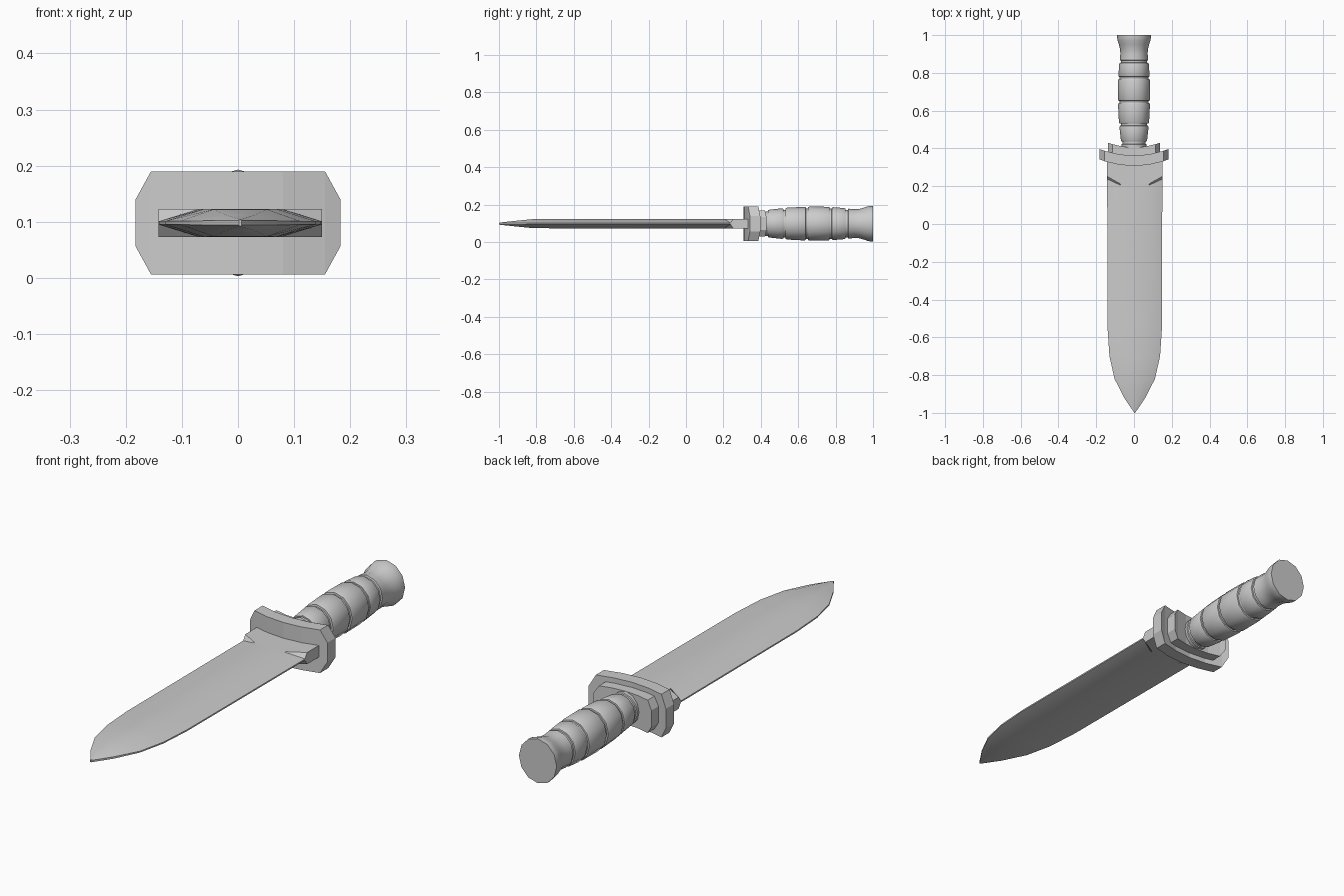
import bpy, bmesh, math

if "Cube" in bpy.data.objects:
    bpy.data.objects.remove(bpy.data.objects["Cube"])

ZC = 0.098  # height of the knife's long axis


def loft(name, rings, smooth=None):
    """Skin a list of equal-length point rings and cap both ends."""
    bm = bmesh.new()
    rows = [[bm.verts.new(p) for p in ring] for ring in rings]
    n = len(rows[0])
    for a, b in zip(rows, rows[1:]):
        for i in range(n):
            j = (i + 1) % n
            bm.faces.new((a[i], a[j], b[j], b[i]))
    bm.faces.new(rows[0])
    bm.faces.new(rows[-1])
    bmesh.ops.remove_doubles(bm, verts=bm.verts, dist=1e-5)
    bmesh.ops.recalc_face_normals(bm, faces=bm.faces)
    mesh = bpy.data.meshes.new(name)
    bm.to_mesh(mesh)
    bm.free()
    ob = bpy.data.objects.new(name, mesh)
    bpy.context.collection.objects.link(ob)
    if smooth:
        bpy.ops.object.select_all(action='DESELECT')
        bpy.context.view_layer.objects.active = ob
        ob.select_set(True)
        bpy.ops.object.shade_smooth_by_angle(angle=math.radians(smooth))
    return ob


# Blade: y at flat, y at edge, half width, half flat, half thickness, half edge
stations = [
    (-0.995, -1.000, 0.002, 0.001, 0.006, 0.004),
    (-0.920, -0.920, 0.056, 0.025, 0.014, 0.004),
    (-0.820, -0.820, 0.107, 0.048, 0.024, 0.003),
    (-0.700, -0.700, 0.134, 0.064, 0.025, 0.003),
    (-0.550, -0.550, 0.144, 0.072, 0.025, 0.003),
    (0.205, 0.238, 0.146, 0.075, 0.025, 0.003),
    (0.212, 0.252, 0.146, 0.075, 0.025, 0.025),   # step into the full-thickness base
    (0.340, 0.340, 0.146, 0.075, 0.025, 0.025),
]
blade = []
for yf, ye, w, f, t, e in stations:
    cx = 0.004
    blade.append([(cx + x, y, ZC + z) for x, y, z in (
        (-w, ye, -e), (-f, yf, -t), (f, yf, -t), (w, ye, -e),
        (w, ye, e), (f, yf, t), (-f, yf, t), (-w, ye, e))])
loft("blade", blade, 20)


# Guard: two curved plates with clipped corners, swept across x
def plate(name, y0, y1, half, bend):
    xs = [(-x, h) for x, h in half] + [(x, h) for x, h in reversed(half) if x > 0]
    rings = []
    for x, h in xs:
        d = bend * (x / 0.183) ** 2
        rings.append([(x, y0 + d, ZC - h), (x, y1 + d, ZC - h),
                      (x, y1 + d, ZC + h), (x, y0 + d, ZC + h)])
    loft(name, rings)


plate("guard_front_plate", 0.307, 0.362,
      [(0.183, 0.041), (0.155, 0.092), (0.08, 0.092), (0, 0.092)], 0.035)
plate("guard_back_plate", 0.35, 0.405,
      [(0.138, 0.035), (0.115, 0.07), (0.06, 0.07), (0, 0.07)], 0.045)

# Handle: turned grip with grooves and a flared pommel (y, radius)
profile = [(0.38, 0.070), (0.422, 0.070), (0.424, 0.065), (0.438, 0.065)]
for a, b, ra, rb in ((0.438, 0.520, 0.074, 0.082), (0.533, 0.640, 0.085, 0.090),
                     (0.653, 0.767, 0.091, 0.090), (0.780, 0.853, 0.088, 0.083)):
    profile += [(a, ra - 0.003), (a + 0.006, ra), (b - 0.006, rb), (b, rb - 0.003),
                (b + 0.001, rb - 0.009), (b + 0.012, rb - 0.009)]
profile += [(0.868, 0.080), (0.90, 0.077), (0.925, 0.078), (0.95, 0.085),
            (0.97, 0.092), (0.985, 0.095), (1.0, 0.095)]
SIDES = 12
handle = [[(0.94 * r * math.sin(2 * math.pi * i / SIDES), y,
            ZC + r * math.cos(2 * math.pi * i / SIDES)) for i in range(SIDES)]
          for y, r in profile]
loft("handle", handle, 35)
